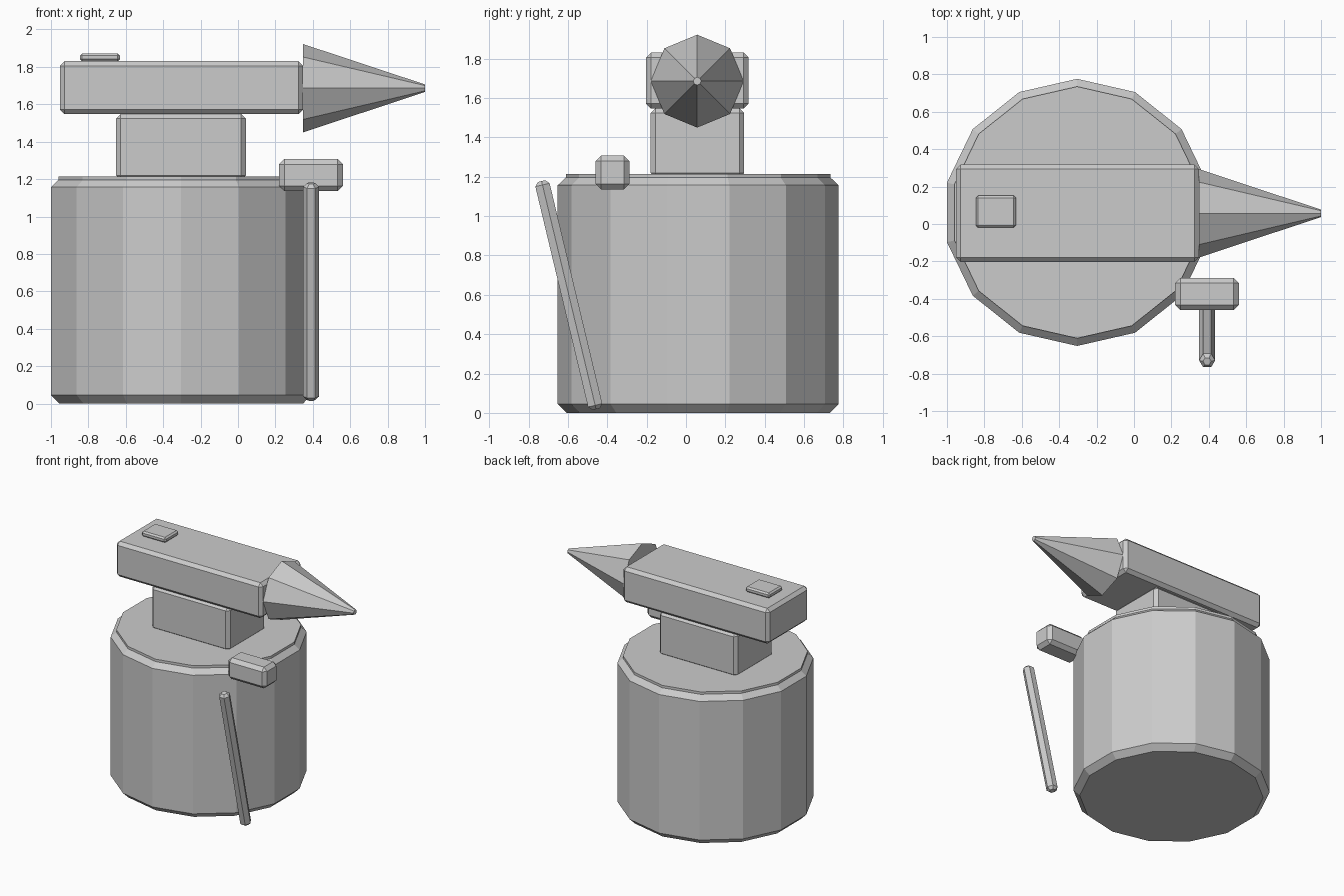
import bpy, bmesh
from math import cos, sin, pi
from mathutils import Vector

if "Cube" in bpy.data.objects:
    bpy.data.objects.remove(bpy.data.objects["Cube"])


def make_object(name, bm):
    bmesh.ops.recalc_face_normals(bm, faces=bm.faces)
    mesh = bpy.data.meshes.new(name)
    bm.to_mesh(mesh)
    bm.free()
    obj = bpy.data.objects.new(name, mesh)
    bpy.context.collection.objects.link(obj)
    return obj


def block(name, lo, hi, bevel):
    """Box between two corners with chamfered edges."""
    lo, hi = Vector(lo), Vector(hi)
    bm = bmesh.new()
    bmesh.ops.create_cube(bm, size=1)
    bmesh.ops.scale(bm, vec=hi - lo, verts=bm.verts)
    bmesh.ops.translate(bm, vec=(lo + hi) / 2, verts=bm.verts)
    bmesh.ops.bevel(bm, geom=bm.edges[:], offset=bevel, segments=1,
                    profile=0.5, affect='EDGES')
    return make_object(name, bm)


def turned(name, start, end, profile, sides, phase=0.0):
    """Faceted solid along start-end; profile is (radius, distance) pairs."""
    start, end = Vector(start), Vector(end)
    axis = (end - start).normalized()
    side = Vector((1, 0, 0)) if abs(axis.x) < 0.9 else Vector((0, 1, 0))
    up = axis.cross(side)
    bm = bmesh.new()
    rings = []
    for r, d in profile:
        angles = [phase + 2 * pi * i / sides for i in range(sides)]
        rings.append([bm.verts.new(start + axis * d + (side * cos(a) + up * sin(a)) * r)
                      for a in angles])
    for a, b in zip(rings, rings[1:]):
        for i in range(sides):
            j = (i + 1) % sides
            bm.faces.new((a[i], a[j], b[j], b[i]))
    bm.faces.new(rings[0])
    bm.faces.new(rings[-1])
    return make_object(name, bm)


# Wooden stump with chamfered rims, and its thin cut top
cx, cy, r = -0.304, 0.062, 0.714
turned("stump", (cx, cy, 0), (cx, cy, 1),
       [(r - 0.046, 0), (r, 0.045), (r, 1.157), (r - 0.046, 1.2)], 14, pi / 2)
turned("stump_top", (cx, cy, 0), (cx, cy, 1),
       [(0.673, 1.18), (0.673, 1.215)], 14, pi / 2)

# Anvil: waist, body, hardy plate and horn
block("anvil_waist", (-0.652, -0.18, 1.195), (0.042, 0.296, 1.548), 0.025)
block("anvil_body", (-0.952, -0.203, 1.547), (0.348, 0.318, 1.831), 0.025)
block("hardy_plate", (-0.845, -0.02, 1.829), (-0.631, 0.152, 1.872), 0.012)
turned("anvil_horn", (0.348, 0.057, 1.686), (1.0, 0.057, 1.686),
       [(0.236, 0), (0.02, 0.652)], 8)

# Hammer: head resting on the rim, handle leaning beside it
block("hammer_head", (0.22, -0.46, 1.136), (0.561, -0.288, 1.307), 0.028)
bottom, top = Vector((0.391, -0.457, 0.019)), Vector((0.391, -0.734, 1.178))
length = (top - bottom).length
turned("hammer_handle", bottom, top,
       [(0.022, 0), (0.043, 0.02), (0.043, length - 0.02), (0.022, length)], 6)
